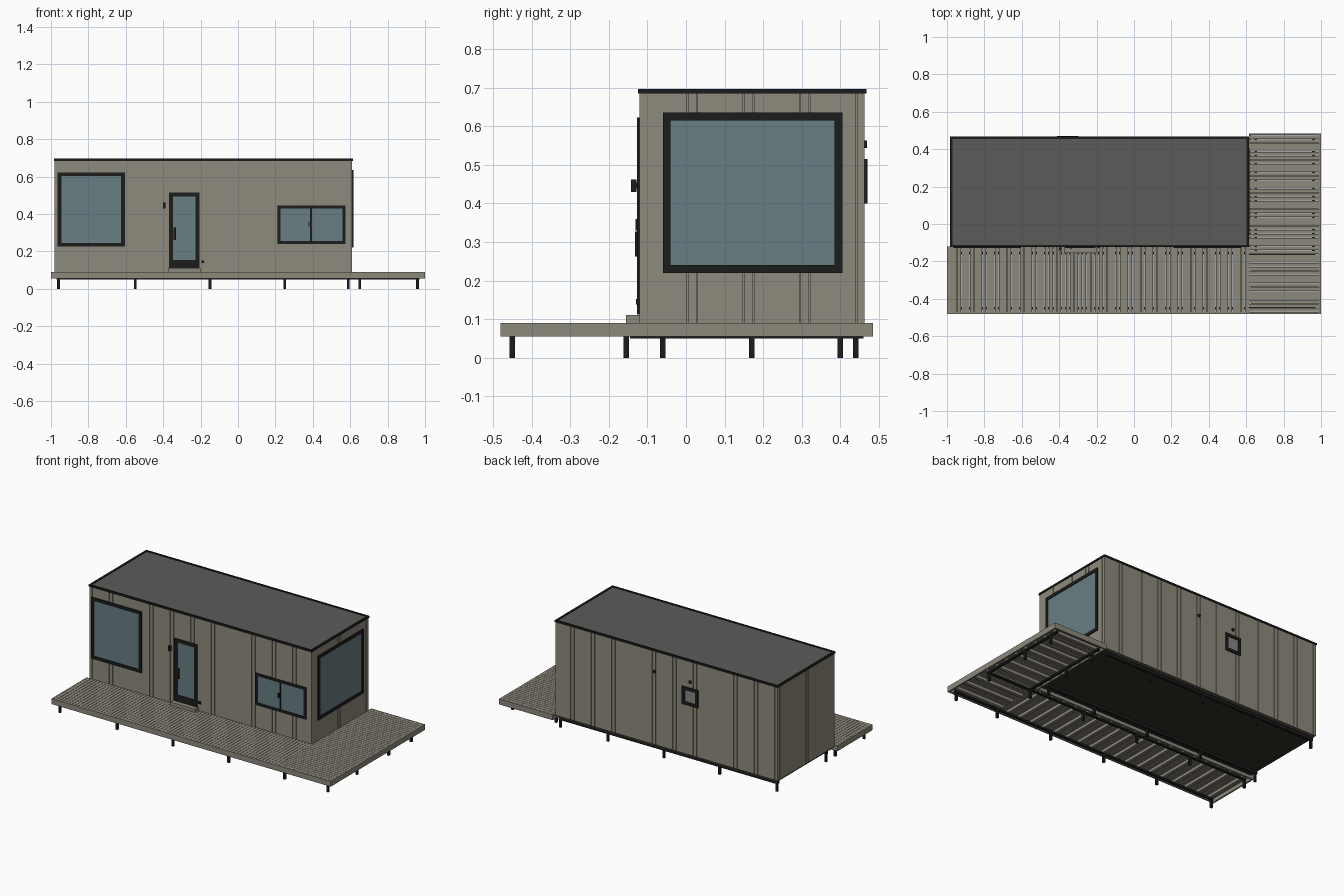
import bpy, bmesh, math
from mathutils import Vector, Matrix

if "Cube" in bpy.data.objects:
    bpy.data.objects.remove(bpy.data.objects["Cube"])


def material(name, rgb):
    m = bpy.data.materials.new(name)
    m.diffuse_color = (*rgb, 1)
    m.use_nodes = True
    m.node_tree.nodes["Principled BSDF"].inputs["Base Color"].default_value = m.diffuse_color
    return m


CLAD = material("beige cladding", (0.27, 0.255, 0.20))
DECK = material("deck timber", (0.265, 0.25, 0.20))
BLACK = material("black metal", (0.012, 0.012, 0.012))
GLASS = material("blue grey glass", (0.14, 0.21, 0.23))
ROOF = material("roof grey", (0.105, 0.107, 0.10))
FLOOR = material("dark brown underside", (0.035, 0.029, 0.021))
PALE = material("frosted pane", (0.24, 0.24, 0.22))


def boxes(name, items, mat):
    """One object made of boxes given as (x0, x1, y0, y1, z0, z1)."""
    bm = bmesh.new()
    for x0, x1, y0, y1, z0, z1 in items:
        mtx = (Matrix.Translation(((x0 + x1) / 2, (y0 + y1) / 2, (z0 + z1) / 2))
               @ Matrix.Diagonal((abs(x1 - x0), abs(y1 - y0), abs(z1 - z0), 1)))
        bmesh.ops.create_cube(bm, size=1, matrix=mtx)
    me = bpy.data.meshes.new(name)
    bm.to_mesh(me)
    bm.free()
    me.materials.append(mat)
    ob = bpy.data.objects.new(name, me)
    bpy.context.collection.objects.link(ob)
    return ob


# House outline
X0, X1, Y0, Y1, Z0, Z1 = -0.98, 0.61, -0.12, 0.463, 0.08, 0.686


def on_wall(side, u0, u1, d0, d1, v0, v1):
    """Box on a wall: u along it, d outward from its face, v up."""
    if side == "front":
        return (u0, u1, Y0 - d1, Y0 - d0, v0, v1)
    if side == "back":
        return (u0, u1, Y1 + d0, Y1 + d1, v0, v1)
    if side == "right":
        return (X1 + d0, X1 + d1, u0, u1, v0, v1)
    return (X0 - d1, X0 - d0, u0, u1, v0, v1)


def window(name, side, u0, u1, v0, v1, w=0.02, bottom=None, mullion=None, pane=GLASS):
    b = bottom or w
    bars = [(u0, u0 + w, v0, v1), (u1 - w, u1, v0, v1),
            (u0 + w, u1 - w, v1 - w, v1), (u0 + w, u1 - w, v0, v0 + b)]
    if mullion:
        bars.append((mullion - 0.005, mullion + 0.005, v0 + b, v1 - w))
    boxes(name + "_frame", [on_wall(side, a, c, -0.002, 0.007, e, f)
                            for a, c, e, f in bars], BLACK)
    boxes(name + "_glass", [on_wall(side, u0 + w, u1 - w, -0.002, 0.003,
                                    v0 + b, v1 - w)], pane)


# Wall core, then alternating wide and narrow cladding boards with fine grooves
G = 0.004
boxes("wall_core", [(X0 + G, X1 - G, Y0 + G, Y1 - G, Z0, Z1)], CLAD)
PITCH, NARROW, GAP = 0.146, 0.022, 0.003
for side, lo, hi, start in (("front", X0, X1, -0.545), ("back", X0, X1, -0.545),
                            ("right", Y0, Y1, 0.005), ("left", Y0, Y1, 0.005)):
    u = start - PITCH * math.ceil((start - lo) / PITCH + 1)
    boards = []
    while u < hi:
        for a, c in ((u, u + NARROW), (u + NARROW + GAP, u + PITCH - GAP)):
            a, c = max(a, lo), min(c, hi)
            if c - a > 0.002:
                boards.append(on_wall(side, a, c, -G, 0, Z0, Z1))
        u += PITCH
    boxes(side + "_cladding", boards, CLAD)

# Roof sheet with black edge trim
boxes("roof_sheet", [(X0, X1, Y0, Y1, Z1, 0.692)], ROOF)
T, E = 0.009, 0.004
boxes("roof_trim", [
    (X0 - E, X1 + E, Y0 - E, Y0 + T, 0.684, 0.696),
    (X0 - E, X1 + E, Y1 - T, Y1 + E, 0.684, 0.696),
    (X0 - E, X0 + T, Y0 + T, Y1 - T, 0.684, 0.696),
    (X1 - T, X1 + E, Y0 + T, Y1 - T, 0.684, 0.696)], BLACK)

# Underside and its long beams
boxes("floor_slab", [(X0 + 0.01, X1 - 0.01, Y0 + 0.01, Y1 - 0.01, 0.068, 0.082)], FLOOR)
boxes("floor_beams", [(X0 + 0.01, X1 - 0.01, y - 0.009, y + 0.009, 0.05, 0.069)
                      for y in (-0.06, 0.44)], BLACK)

# Windows and door
window("lounge_window", "front", -0.965, -0.605, 0.225, 0.622)
window("kitchen_window", "front", 0.21, 0.575, 0.24, 0.445, w=0.016, mullion=0.39)
window("side_window", "right", -0.06, 0.405, 0.22, 0.635)
window("back_window", "back", -0.412, -0.298, 0.40, 0.515, w=0.02, pane=PALE)
window("door", "front", -0.37, -0.205, 0.112, 0.515, w=0.022, bottom=0.042)
boxes("door_handle", [on_wall("front", -0.346, -0.332, 0.004, 0.012, 0.262, 0.327)], BLACK)
boxes("window_handle", [on_wall("front", 0.376, 0.382, 0.003, 0.011, 0.33, 0.36)], BLACK)
boxes("door_step", [(-0.375, -0.20, -0.155, Y0, 0.088, 0.111)], DECK)

# Wall lamp, tap and the two round vents at the back
boxes("wall_lamp", [on_wall("front", -0.402, -0.388, 0.008, 0.022, 0.43, 0.462),
                    on_wall("front", -0.399, -0.391, 0, 0.009, 0.438, 0.454)], BLACK)
boxes("outdoor_tap", [on_wall("front", -0.195, -0.181, 0, 0.009, 0.138, 0.152)], BLACK)
for i, x in enumerate((-0.10, -0.355)):
    bpy.ops.mesh.primitive_cylinder_add(vertices=16, radius=0.01, depth=0.008,
                                        location=(x, Y1 + 0.002, 0.553),
                                        rotation=(math.pi / 2, 0, 0))
    ob = bpy.context.object
    ob.name = f"back_vent_{i + 1}"
    ob.data.materials.append(BLACK)

# Deck: boards run out from the house on the front, and sideways on the right
DX, DY0, DY1, SX = 1.0, -0.48, 0.485, 0.615
TOP, LOW, F = 0.09, 0.055, 0.01


def strips(lo, hi, n, gap):
    p = (hi - lo) / n
    return [(lo + i * p + gap / 2, lo + (i + 1) * p - gap / 2) for i in range(n)]


boxes("front_deck_boards", [(a, b, DY0 + F, Y0, 0.078, TOP)
                            for a, b in strips(-DX + F, SX, 72, 0.002)], DECK)
boxes("side_deck_boards", [(SX, DX - F, a, b, 0.078, TOP)
                           for a, b in strips(DY0 + F, DY1 - F, 43, 0.002)], DECK)
boxes("deck_fascia", [(-DX, DX, DY0, DY0 + F, LOW, TOP),
                      (-DX, -DX + F, DY0 + F, Y0, LOW, TOP),
                      (DX - F, DX, DY0 + F, DY1, LOW, TOP),
                      (SX, DX - F, DY1 - F, DY1, LOW, TOP),
                      (-DX + F, SX, Y0 - F, Y0, LOW, 0.078),
                      (SX, SX + F, Y0 - F, DY1 - F, LOW, 0.078)], DECK)
boxes("front_deck_joists", [(a, a + 0.02, DY0 + F, Y0 - F, 0.06, 0.078)
                            for a, b in strips(-DX + F, SX, 18, 0.06)], DECK)
boxes("side_deck_joists", [(SX + F, DX - F, a, a + 0.02, 0.06, 0.078)
                           for a, b in strips(DY0 + F, DY1 - F, 11, 0.06)], DECK)
boxes("deck_bearers", [(-0.97, 0.97, y - 0.007, y + 0.007, 0.05, 0.061)
                       for y in (-0.45, -0.155)]
      + [(x - 0.007, x + 0.007, -0.145, 0.46, 0.05, 0.061) for x in (0.65, 0.96)], BLACK)

# Posts
spots = [(x, y) for x in (-0.96, -0.55, -0.15, 0.25, 0.65, 0.96) for y in (-0.45, -0.155)]
spots += [(x, y) for x in (0.65, 0.96) for y in (0.17, 0.40)]
spots += [(x, y) for x in (-0.96, -0.55, -0.15, 0.25, 0.59) for y in (-0.06, 0.44)]
boxes("posts", [(x - 0.007, x + 0.007, y - 0.007, y + 0.007, 0, 0.056)
                for x, y in spots], BLACK)
